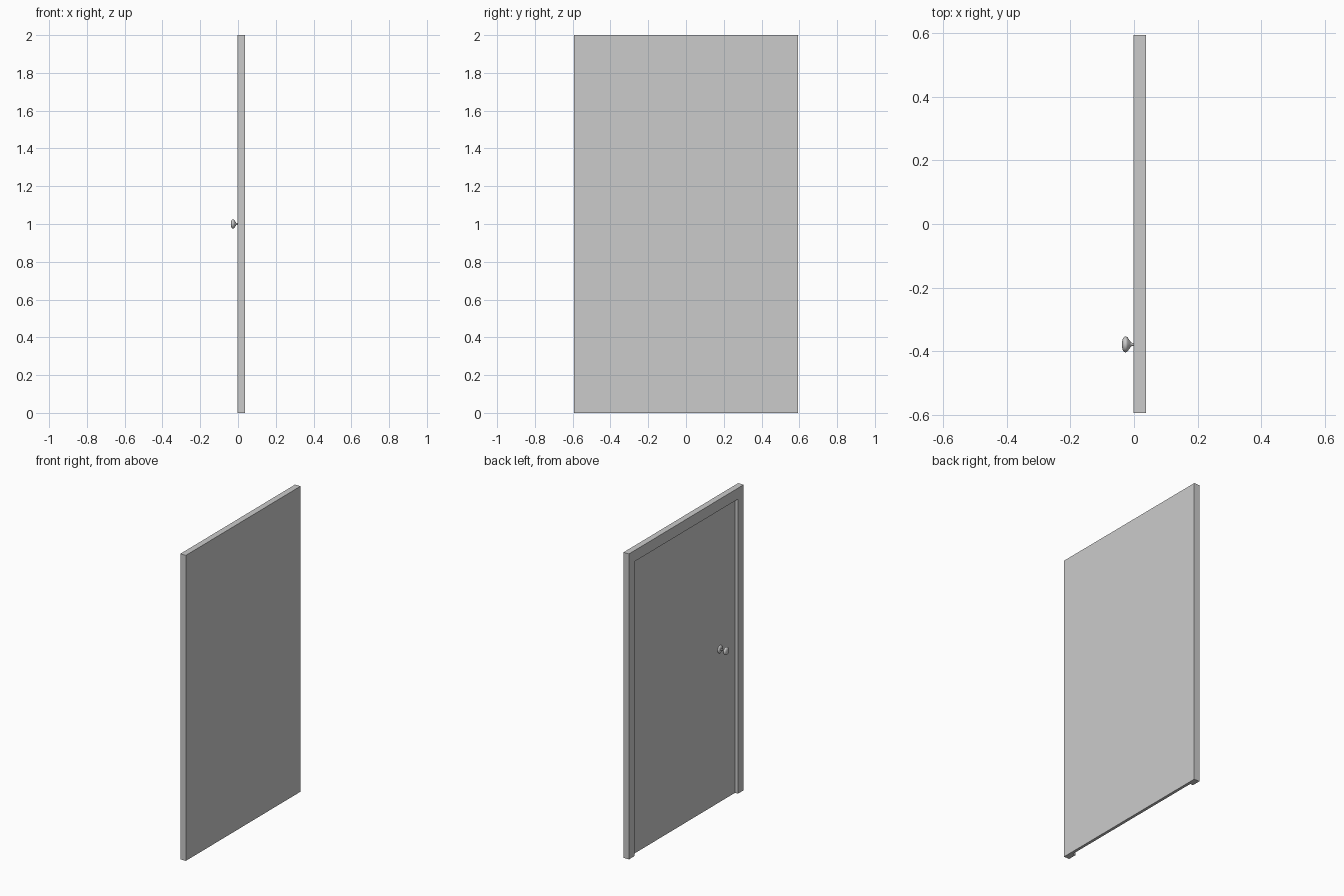
import bpy, bmesh, math

if "Cube" in bpy.data.objects:
    bpy.data.objects.remove(bpy.data.objects["Cube"])

W, H = 0.593, 2.0            # half width, height
X0, X1 = -0.002, 0.0375      # frame face and flat back
JAMB, HEAD = 0.058, 0.072    # side and top frame widths
PANEL_X = 0.019              # recessed door face
KNOB_Y, KNOB_Z = -0.378, 1.0


def finish(bm, name):
    bmesh.ops.recalc_face_normals(bm, faces=bm.faces)
    me = bpy.data.meshes.new(name)
    bm.to_mesh(me)
    bm.free()
    ob = bpy.data.objects.new(name, me)
    bpy.context.collection.objects.link(ob)
    return ob


def extrude_yz(name, outline, xa, xb):
    """Extrude a (y, z) outline along x."""
    bm = bmesh.new()
    face = bm.faces.new([bm.verts.new((xa, y, z)) for y, z in outline])
    ext = bmesh.ops.extrude_face_region(bm, geom=[face])
    for g in ext["geom"]:
        if isinstance(g, bmesh.types.BMVert):
            g.co.x = xb
    return finish(bm, name)


def lathe_x(name, profile, steps=32):
    """Spin an (x, radius) profile about the knob axis."""
    bm = bmesh.new()
    vs = [bm.verts.new((x, KNOB_Y + r, KNOB_Z)) for x, r in profile]
    es = [bm.edges.new(p) for p in zip(vs, vs[1:])]
    bmesh.ops.spin(bm, geom=vs + es, cent=(0, KNOB_Y, KNOB_Z), axis=(1, 0, 0),
                   angle=math.tau, steps=steps)
    bmesh.ops.remove_doubles(bm, verts=bm.verts, dist=1e-5)
    ob = finish(bm, name)
    bpy.ops.object.select_all(action='DESELECT')
    ob.select_set(True)
    bpy.context.view_layer.objects.active = ob
    bpy.ops.object.shade_smooth_by_angle(angle=math.radians(40))
    return ob


# U-shaped frame: two jambs and a header
iy, iz = W - JAMB, H - HEAD
extrude_yz("door_frame", [(-W, 0), (-W, H), (W, H), (W, 0),
                          (iy, 0), (iy, iz), (-iy, iz), (-iy, 0)], X0, X1)

# Recessed door leaf, flush with the frame at the back
extrude_yz("door_panel", [(-iy, 0), (-iy, iz), (iy, iz), (iy, 0)], PANEL_X, X1)

# Round knob with tapered neck and stem
cx, half, rad = -0.0265, 0.011, 0.025
knob = [(cx - half * math.cos(t), rad * math.sin(t) ** 0.7)
        for t in (i * math.radians(125) / 10 for i in range(11))]
knob += [(-0.013, 0.012), (-0.009, 0.006), (-0.004, 0.0045),
         (0.008, 0.0055), (PANEL_X, 0.0075)]
lathe_x("door_knob", knob)

# Rosette plate behind the knob
lathe_x("knob_rosette", [(PANEL_X - 0.009, 0), (PANEL_X - 0.009, 0.012),
                         (PANEL_X - 0.007, 0.020), (PANEL_X - 0.003, 0.0245),
                         (PANEL_X, 0.025)])
